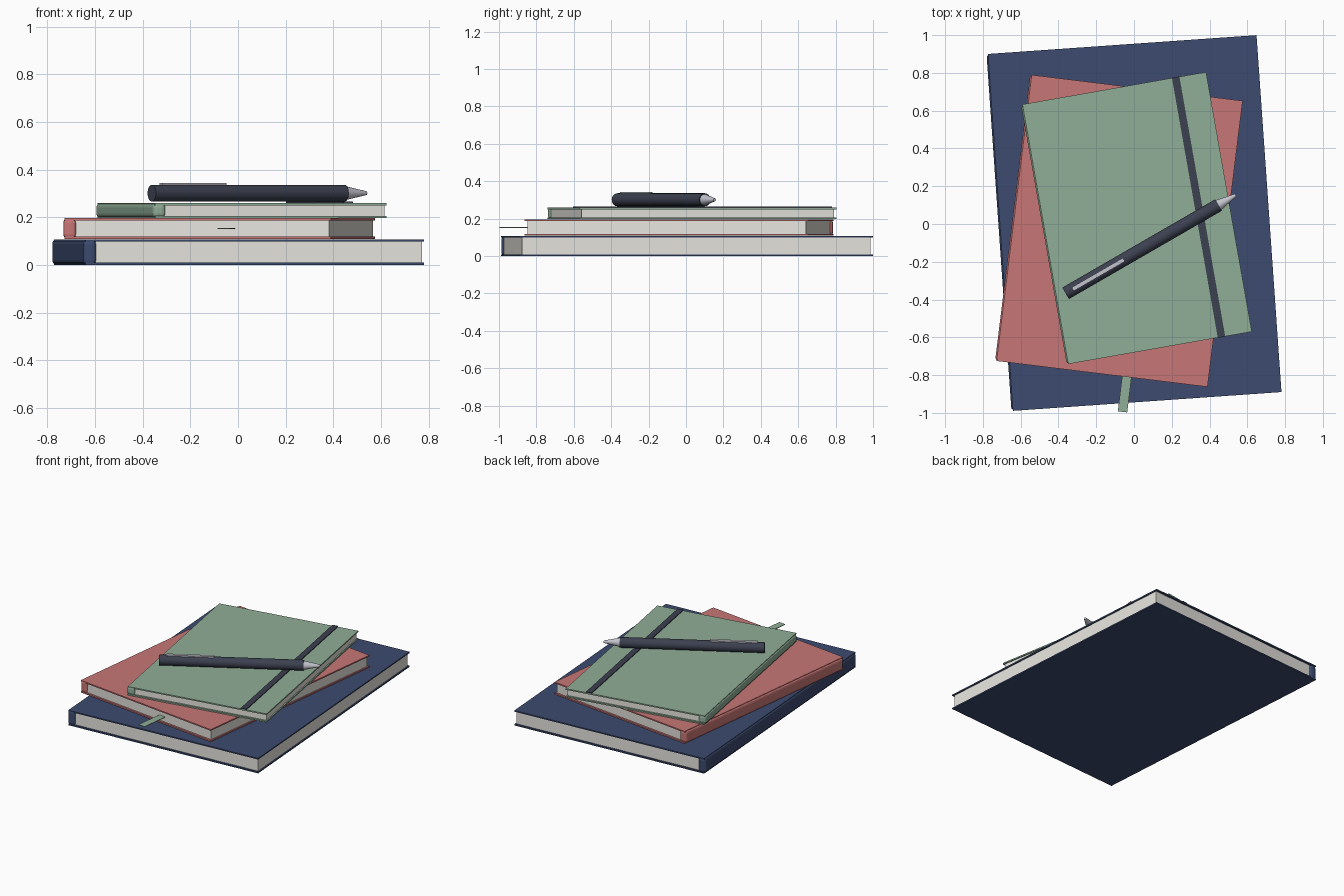
import bpy, math
from mathutils import Matrix, Vector

if "Cube" in bpy.data.objects:
    bpy.data.objects.remove(bpy.data.objects["Cube"])


def material(name, rgb):
    m = bpy.data.materials.new(name)
    m.diffuse_color = (*rgb, 1)
    m.use_nodes = True
    m.node_tree.nodes["Principled BSDF"].inputs["Base Color"].default_value = m.diffuse_color
    return m


NAVY = material("navy cover", (0.045, 0.07, 0.16))
CORAL = material("coral cover", (0.58, 0.18, 0.18))
SAGE = material("sage cover", (0.28, 0.42, 0.31))
PAPER = material("paper", (0.80, 0.78, 0.73))
DARK = material("charcoal", (0.045, 0.052, 0.08))
METAL = material("light metal", (0.55, 0.55, 0.62))


def box(name, lo, hi, mat, frame, bevel=0):
    """Box from two local corners, placed by a frame matrix."""
    bpy.ops.mesh.primitive_cube_add(size=1)
    o = bpy.context.object
    o.name = name
    lo, hi = Vector(lo), Vector(hi)
    o.data.transform(Matrix.Translation((lo + hi) / 2) @ Matrix.Diagonal((*(hi - lo), 1)))
    o.matrix_world = frame
    o.data.materials.append(mat)
    if bevel:
        b = o.modifiers.new("rounding", "BEVEL")
        b.width = bevel
        b.segments = 3
    return o


def book(name, centre, angle, w, h, z0, z1, mat):
    """Two cover boards, rounded spine on the left, recessed page block."""
    frame = Matrix.Translation((*centre, z0)) @ Matrix.Rotation(math.radians(angle), 4, "Z")
    x, y, t, c = w / 2, h / 2, z1 - z0, 0.009
    box(name + "_bottom_cover", (-x + 0.008, -y, 0), (x, y, c), mat, frame)
    box(name + "_top_cover", (-x + 0.008, -y, t - c), (x, y, t), mat, frame)
    box(name + "_spine", (-x, -y + 0.002, 0.0005), (-x + 0.055, y - 0.002, t - 0.0005), mat, frame, 0.018)
    box(name + "_pages", (-x + 0.03, -y + 0.013, c), (x - 0.008, y - 0.013, t - c), PAPER, frame)
    return frame


# stacked books
book("large_book", (0, 0.005), 4, 1.433, 1.894, 0, 0.107, NAVY)
mid = book("middle_book", (-0.08, -0.036), -7, 1.133, 1.526, 0.109, 0.196, CORAL)
top = book("small_notebook", (0.013, 0.031), 10, 0.995, 1.396, 0.197, 0.259, SAGE)

# ribbon bookmark hanging from the middle book
box("ribbon_bookmark", (0.111, -0.949, 0.042), (0.161, -0.70, 0.046), SAGE, mid)

# elastic band across the notebook cover
box("elastic_band", (0.314, -0.699, 0.061), (0.354, 0.699, 0.068), DARK, top)

# pen lying on top, local x runs from tail to tip
pen = Matrix.Translation((-0.362, -0.367, 0.301)) @ Matrix.Rotation(math.radians(30), 4, "Z")


def tapered(name, x0, x1, r0, r1, mat):
    bpy.ops.mesh.primitive_cone_add(vertices=20, radius1=r0, radius2=r1, depth=x1 - x0)
    o = bpy.context.object
    o.name = name
    o.data.transform(Matrix.Translation(((x0 + x1) / 2, 0, 0)) @ Matrix.Rotation(math.pi / 2, 4, "Y"))
    o.data.materials.append(mat)
    bpy.ops.object.shade_smooth_by_angle(angle=math.radians(35))
    o.matrix_world = pen


tapered("pen_body", 0, 0.935, 0.035, 0.035, DARK)
tapered("pen_tip", 0.935, 1.04, 0.030, 0.008, METAL)
box("pen_clip", (0.045, -0.011, 0.032), (0.355, 0.011, 0.042), METAL, pen)
